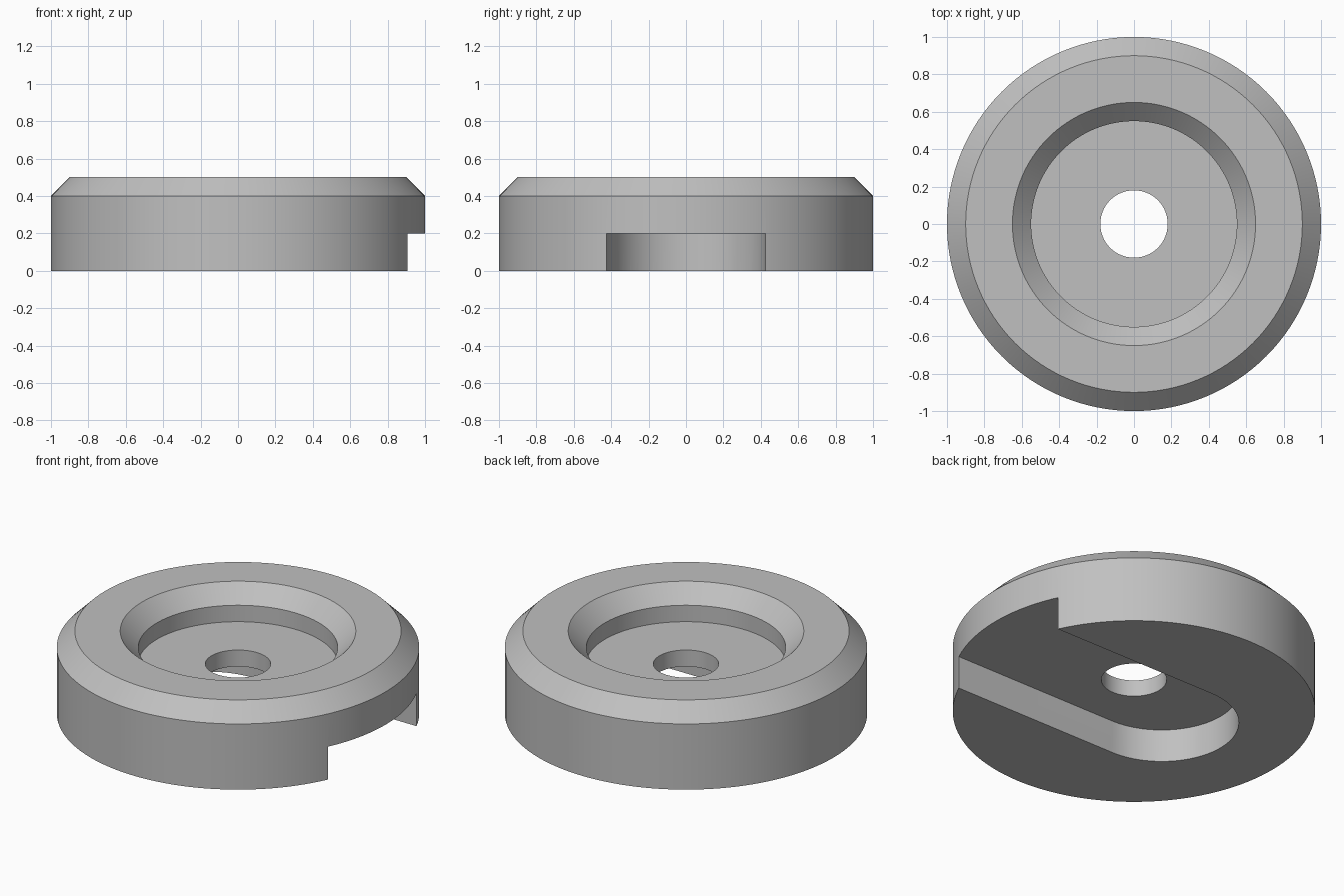
import bpy, bmesh, math

if "Cube" in bpy.data.objects:
    bpy.data.objects.remove(bpy.data.objects["Cube"])

SEG = 128
grey = bpy.data.materials.new("plain grey")
grey.diffuse_color = (0.53, 0.53, 0.53, 1)
grey.use_nodes = True
grey.node_tree.nodes["Principled BSDF"].inputs["Base Color"].default_value = grey.diffuse_color


def make_object(name, bm):
    bmesh.ops.recalc_face_normals(bm, faces=bm.faces[:])
    mesh = bpy.data.meshes.new(name)
    bm.to_mesh(mesh)
    bm.free()
    mesh.materials.append(grey)
    obj = bpy.data.objects.new(name, mesh)
    bpy.context.collection.objects.link(obj)
    return obj


def lathe(name, profile):
    """Spin a closed (radius, z) profile around the z axis."""
    bm = bmesh.new()
    rings = []
    for i in range(SEG):
        a = 2 * math.pi * i / SEG
        rings.append([bm.verts.new((r * math.cos(a), r * math.sin(a), z)) for r, z in profile])
    n = len(profile)
    for i in range(SEG):
        p, q = rings[i], rings[(i + 1) % SEG]
        for j in range(n):
            k = (j + 1) % n
            bm.faces.new((p[j], q[j], q[k], p[k]))
    return make_object(name, bm)


# Disc with outer chamfer, chamfered top recess and centre hole
disc = lathe("slotted_disc", [(0.18, 0), (1, 0), (1, 0.4), (0.9, 0.5),
                              (0.65, 0.5), (0.55, 0.4), (0.55, 0.3), (0.18, 0.3)])

# Cutter for the underside slot: rounded at one end, open through the right rim
SLOT_R, SLOT_X, SLOT_TOP = 0.425, -0.2, 0.2
outline = [(1.2, SLOT_R)]
for i in range(65):
    a = math.pi / 2 + math.pi * i / 64
    outline.append((SLOT_X + SLOT_R * math.cos(a), SLOT_R * math.sin(a)))
outline.append((1.2, -SLOT_R))
bm = bmesh.new()
base = bm.faces.new([bm.verts.new((x, y, -0.1)) for x, y in outline])
top = bmesh.ops.extrude_face_region(bm, geom=[base])
bmesh.ops.translate(bm, vec=(0, 0, SLOT_TOP + 0.1),
                    verts=[g for g in top["geom"] if isinstance(g, bmesh.types.BMVert)])
cutter = make_object("slot_cutter", bm)

# Cut the slot, then bake the result and drop the cutter
mod = disc.modifiers.new("slot", 'BOOLEAN')
mod.operation = 'DIFFERENCE'
mod.solver = 'EXACT'
mod.object = cutter
bpy.context.view_layer.objects.active = disc
disc.select_set(True)
bpy.ops.object.modifier_apply(modifier=mod.name)
bpy.data.objects.remove(cutter)

bpy.ops.object.shade_smooth_by_angle(angle=math.radians(30))
